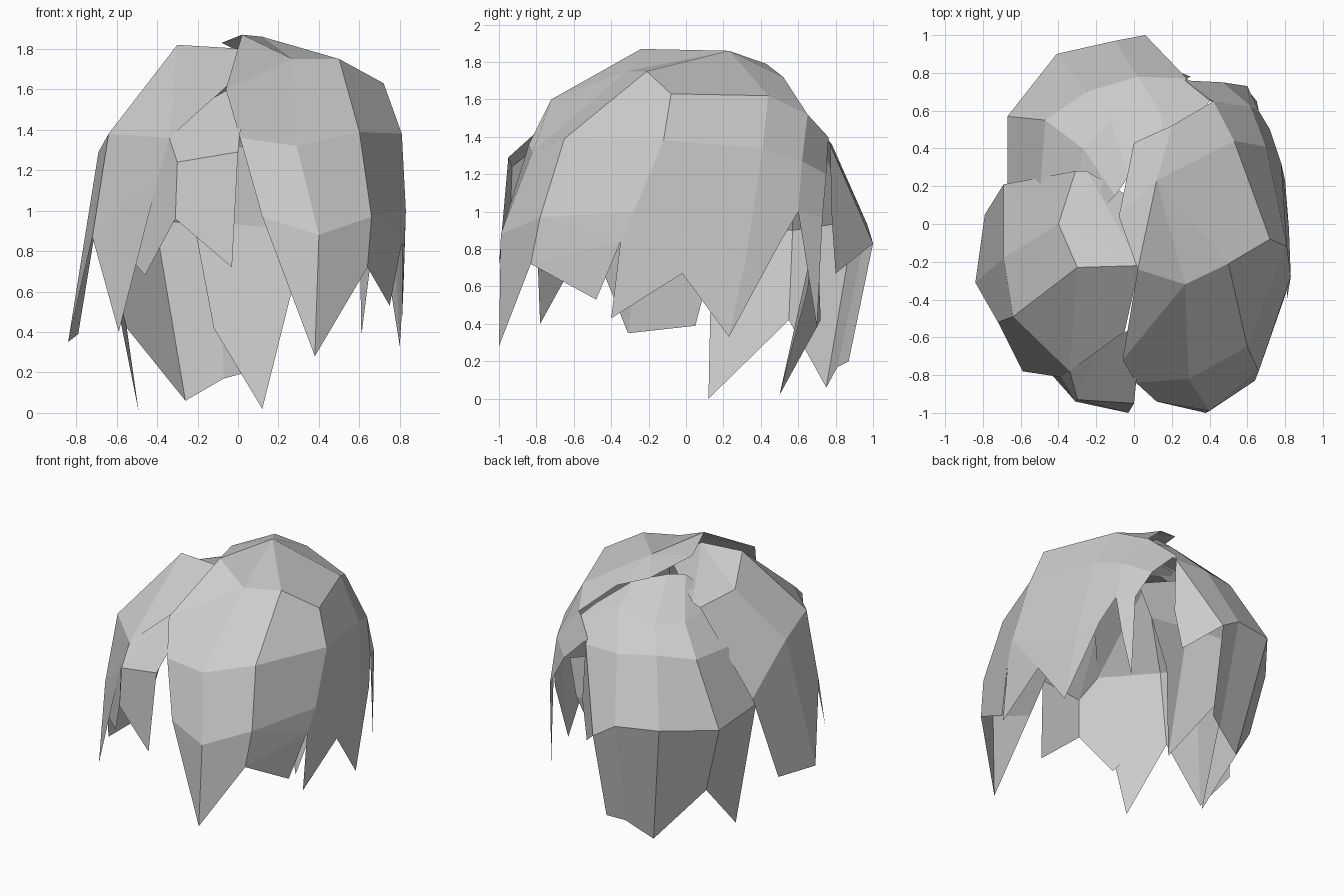
import bpy, bmesh

if "Cube" in bpy.data.objects:
    bpy.data.objects.remove(bpy.data.objects["Cube"])


def sheet(name, columns=(), flaps=()):
    """Hair sheet: neighbouring columns are bridged with quads, flaps are single extra polygons."""
    bm = bmesh.new()
    cache = {}

    def vert(p):
        if p not in cache:
            cache[p] = bm.verts.new(p)
        return cache[p]

    polys = list(flaps)
    for left, right in zip(columns, columns[1:]):
        for i in range(len(left) - 1):
            polys.append((left[i], left[i + 1], right[i + 1], right[i]))
    for poly in polys:
        unique = list(dict.fromkeys(poly))   # repeated points collapse to triangles
        if len(unique) > 2:
            bm.faces.new([vert(p) for p in unique])
    bmesh.ops.recalc_face_normals(bm, faces=bm.faces)
    bmesh.ops.triangulate(bm, faces=[f for f in bm.faces if len(f.verts) > 4])
    mesh = bpy.data.meshes.new(name)
    bm.to_mesh(mesh)
    bm.free()
    obj = bpy.data.objects.new(name, mesh)
    bpy.context.collection.objects.link(obj)
    return obj


# Big right fringe, falling from the parting to one pointed tip
tip = (.38, -1, .28)
b_top, c_top = (.27, -.32, 1.75), (.5, -.21, 1.75)
c_mid, c_low = (.6, -.65, 1.39), (.66, -.78, .97)
a_top = (.02, -.24, 1.87)
c_end = (.64, -.83, .72)
sheet("right_fringe", [
    [a_top, (-.06, -.72, 1.6), (.01, -.84, 1.36), (.12, -.94, .97), tip],
    [b_top, b_top, (.29, -.82, 1.32), (.4, -.99, .88), tip],
    [c_top, c_top, c_mid, c_low, c_end],
])

# Right side sheet with hanging strands
d = [(.72, -.08, 1.63), (.81, -.12, 1.38), (.83, -.28, 1.0)]
e = [(.53, .44, 1.62), (.7, .41, 1.34), (.78, .32, .75)]
f = [(.42, .65, 1.52), (.62, .62, 1.27), (.66, .6, 1.0)]
g = [(.27, .76, 1.4), (.47, .75, 1.2), (.6, .73, .97)]
side_tip = (.8, .23, .33)
notch = (.82, -.02, .67)
sheet("right_side", [[c_top, c_mid, c_low], d, e, f, g], [
    (c_low, c_end, (.75, -.48, .53), (.81, -.35, .84), d[2]),
    (d[2], notch, side_tip, e[2]),
    (e[2], side_tip, (.72, .5, .83), f[2]),
    (f[2], (.65, .65, .7), (.61, .7, .38), g[2]),
])
sheet("right_under_strand", flaps=[
    (d[2], (.81, -.35, .84), (.81, -.4, .43), notch),
])

# Crown on the right of the parting
peak, inner = (.12, .23, 1.86), (-.08, .04, 1.83)
rear, rear_mid = (0, .43, 1.79), (.2, .52, 1.72)
sheet("crown", flaps=[
    (a_top, b_top, peak), (b_top, c_top, peak), (a_top, peak, inner),
    (c_top, d[0], e[0], peak),
    (peak, e[0], f[0], rear_mid), (peak, rear_mid, rear), (inner, peak, rear),
])

# Left sheet: top, front lock and side panel
l_top, l_ridge = (-.3, -.23, 1.82), (-.4, 0, 1.65)
l_corner, l_side = (-.64, -.49, 1.38), (-.69, -.18, 1.29)
l_front, l_low = (-.34, -.78, 1.36), (-.72, -.52, .87)
l_back = (-.69, .21, 1.0)
l_rear, l_end = (-.25, .28, 1.62), (-.31, .28, 1.6)
part_top = (.03, -.22, 1.8)
lock_edge = (-.39, -.81, 1.18)
sheet("left_side", flaps=[
    (l_top, part_top, l_rear, l_end, l_ridge),
    (part_top, (.05, .1, 1.78), l_rear),
    (l_top, part_top, (-.05, -.57, 1.62), l_front),
    (l_top, l_front, l_corner),
    (l_top, l_corner, l_ridge),
    (l_ridge, l_corner, l_side), (l_ridge, l_side, l_back), (l_ridge, l_back, l_end),
    (l_corner, l_front, lock_edge, l_low),
    (l_low, lock_edge, (-.59, -.78, .4)),
    (l_corner, l_low, l_side),
    (l_side, l_low, (-.84, -.31, .35)), (l_side, (-.84, -.31, .35), (-.79, .05, .39), l_back),
])

# Short middle bangs between the two fringes
m_left, m_right = (-.3, -.93, 1.24), (0, -.95, 1.29)
m_end, m_top = (-.31, -.94, .96), (-.17, -.6, 1.53)
sheet("middle_bangs", flaps=[
    (m_top, (.04, -.55, 1.65), m_right, m_left),
    (m_top, m_left, l_front),
    (m_left, m_right, (-.03, -1, .72), m_end),
    (l_front, m_left, m_end, lock_edge),
    (lock_edge, m_end, (-.46, -.77, .68), (-.52, -.76, .75)),
])

# Back sheet, five rows from under the crown to the nape
nape = (.06, 1, .83)
back_right = (.28, .77, 1.36)
sheet("back", [
    [(.35, .55, 1.56), (.4, .655, 1.5), back_right, nape, (.04, .87, .2)],
    [(.14, .4, 1.73), (.15, .57, 1.59), (.02, .78, 1.36), (-.1, .97, .93), (-.07, .81, .17)],
    [(-.03, .25, 1.76), (-.12, .54, 1.52), (-.25, .7, 1.39), (-.41, .9, .95), (-.26, .75, .06)],
    [(-.1, .15, 1.74), (-.27, .4, 1.53), (-.47, .55, 1.36), (-.67, .57, .9), (-.55, .55, .42)],
    [(-.15, .1, 1.68), (-.3, .2, 1.55), (-.5, .13, 1.33), (-.67, .14, .93), (-.49, .12, 0)],
], [
    (back_right, nape, (.25, .8, .67), (.3, .78, .95)),
    ((.4, .655, 1.5), f[0], g[0], back_right),
])

# Inner layer closing the back behind the nape strands
sheet("inner_back", [
    [(.5, .64, 1.15), (.42, .68, .9), (.26, .65, .58)],
    [(.12, .68, 1.3), (.12, .7, .92), (.12, .5, .02)],
    [(-.15, .66, 1.35), (-.22, .7, .95), (-.12, .72, .42)],
])
